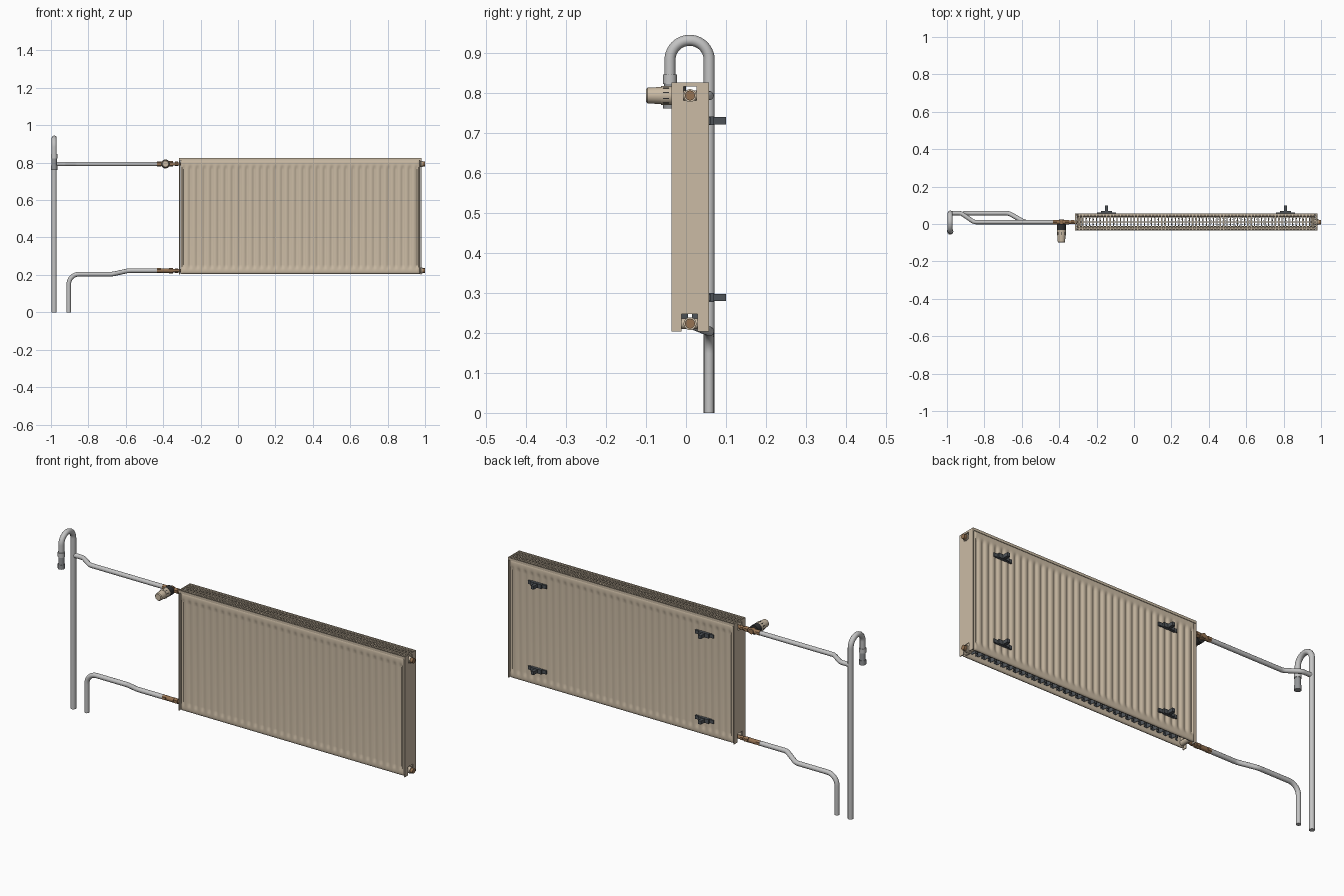
import bpy, bmesh, math
from mathutils import Vector, Matrix

if "Cube" in bpy.data.objects:
    bpy.data.objects.remove(bpy.data.objects["Cube"])


def material(name, r, g, b):
    m = bpy.data.materials.new(name)
    m.diffuse_color = (r, g, b, 1)
    m.use_nodes = True
    m.node_tree.nodes["Principled BSDF"].inputs["Base Color"].default_value = m.diffuse_color
    return m


CREAM = material("cream_enamel", 0.60, 0.50, 0.375)
PIPE = material("pale_grey_pipe", 0.55, 0.55, 0.55)
STEEL = material("mid_grey_steel", 0.30, 0.31, 0.32)
DARK = material("dark_grey_metal", 0.075, 0.085, 0.095)
BRASS = material("brown_brass", 0.30, 0.17, 0.085)
BLACK = material("near_black_plastic", 0.03, 0.03, 0.03)


def add(name, mesh, mat, smooth=True):
    ob = bpy.data.objects.new(name, mesh)
    bpy.context.collection.objects.link(ob)
    mesh.materials.clear()
    mesh.materials.append(mat)
    if smooth:
        bpy.ops.object.select_all(action='DESELECT')
        ob.select_set(True)
        bpy.context.view_layer.objects.active = ob
        bpy.ops.object.shade_smooth_by_angle(angle=math.radians(40))
    return ob


def from_bm(name, bm, mat, smooth=True):
    bmesh.ops.recalc_face_normals(bm, faces=bm.faces)
    mesh = bpy.data.meshes.new(name)
    bm.to_mesh(mesh)
    bm.free()
    return add(name, mesh, mat, smooth)


def box(bm, x0, x1, y0, y1, z0, z1):
    m = Matrix.Translation(((x0 + x1) / 2, (y0 + y1) / 2, (z0 + z1) / 2))
    m = m @ Matrix.Diagonal((x1 - x0, y1 - y0, z1 - z0, 1))
    bmesh.ops.create_cube(bm, size=1, matrix=m)


def cyl(name, p, q, r, mat, r2=None, sides=24):
    p, q = Vector(p), Vector(q)
    d = q - p
    m = Matrix.Translation((p + q) / 2) @ d.to_track_quat('Z', 'Y').to_matrix().to_4x4()
    bm = bmesh.new()
    bmesh.ops.create_cone(bm, cap_ends=True, segments=sides, radius1=r,
                          radius2=r if r2 is None else r2, depth=d.length, matrix=m)
    return from_bm(name, bm, mat)


def curve_mesh(name, cu, mat, matrix=None):
    tmp = bpy.data.objects.new("tmp", cu)
    bpy.context.collection.objects.link(tmp)
    bpy.context.view_layer.update()
    mesh = bpy.data.meshes.new_from_object(tmp.evaluated_get(bpy.context.evaluated_depsgraph_get()))
    bpy.data.objects.remove(tmp)
    if matrix:
        mesh.transform(matrix)
    return add(name, mesh, mat)


def pipe(name, pts, r, fillet, mat):
    """Round tube along a path whose corners are filleted."""
    pts = [Vector(p) for p in pts]
    path = [pts[0]]
    for a, c, b in zip(pts, pts[1:], pts[2:]):
        u, v = (a - c).normalized(), (b - c).normalized()
        th = math.pi - u.angle(v)
        t = fillet * math.tan(th / 2)
        cen = c + (u + v).normalized() * fillet / math.cos(th / 2)
        s, e = c + u * t - cen, c + v * t - cen
        for i in range(11):
            k = i / 10
            p = cen + (math.sin((1 - k) * th) * s + math.sin(k * th) * e) / math.sin(th)
            if (p - path[-1]).length > 1e-4:
                path.append(p)
    path.append(pts[-1])
    cu = bpy.data.curves.new(name, 'CURVE')
    cu.dimensions = '3D'
    cu.bevel_depth, cu.bevel_resolution, cu.use_fill_caps = r, 4, True
    sp = cu.splines.new('POLY')
    sp.points.add(len(path) - 1)
    for q, p in zip(sp.points, path):
        q.co = (*p, 1)
    return curve_mesh(name, cu, mat)


X0, X1 = -0.315, 0.98          # radiator ends
Y0, Y1 = -0.036, 0.057         # radiator depth
Z0, Z1 = 0.203, 0.825
YM, ZT, ZB = 0.01, 0.793, 0.223  # connection heights


# fluted water panels, front and back
def panel(name, ym, half=0.009, ribs=33, per=10):
    a, b = X0 + 0.008, X1 - 0.008
    pitch = (b - a - 0.03) / ribs
    xs = [a, a + 0.002, a + 0.007] + [a + 0.015 + pitch * i / per for i in range(ribs * per + 1)]
    xs += [b - 0.007, b - 0.002, b]
    zs = [(0.205, 0, 0), (0.207, .55, 0), (0.211, .85, 0), (0.218, 1, 0), (0.228, 1, 0), (0.236, 1, .3),
          (0.245, 1, .8), (0.255, 1, 1), (0.5, 1, 1), (0.762, 1, 1), (0.772, 1, .8), (0.781, 1, .3),
          (0.789, 1, 0), (0.803, 1, 0), (0.811, .85, 0), (0.816, .55, 0), (0.818, 0, 0)]
    n = len(xs)
    bm = bmesh.new()
    for side in (-1, 1):
        rows = []
        for z, pz, fade in zs:
            row = []
            for i, x in enumerate(xs):
                px = {0: 0, 1: .6, 2: .95}.get(min(i, n - 1 - i), 1)
                wave = 0.5 + 0.5 * math.cos(2 * math.pi * (x - a - 0.015) / pitch)
                dip = 0.006 * wave ** 1.5 * fade if 3 <= i < n - 3 else 0
                row.append(bm.verts.new((x, ym + side * (half * px * pz - dip * px), z)))
            rows.append(row)
        for r, s in zip(rows, rows[1:]):
            for i in range(n - 1):
                bm.faces.new((r[i], r[i + 1], s[i + 1], s[i]))
    bmesh.ops.remove_doubles(bm, verts=bm.verts, dist=1e-5)
    return from_bm(name, bm, CREAM)


panel("front_panel", -0.026)
panel("back_panel", 0.047)


# folded convector sheets between the panels
def convector(name, ya, yb, n=33):
    bm = bmesh.new()
    p = (X1 - X0 - 0.10) / n
    prev = None
    for i in range(n):
        for dx, y in ((0, ya), (.3, ya), (.42, yb), (.78, yb), (.9, ya)):
            x = X0 + 0.05 + (i + dx) * p
            cur = [bm.verts.new((x, y, z)) for z in (0.225, 0.785)]
            if prev:
                bm.faces.new((prev[0], cur[0], cur[1], prev[1]))
            prev = cur
    ob = from_bm(name, bm, DARK, False)
    mod = ob.modifiers.new("thickness", 'SOLIDIFY')
    mod.thickness, mod.offset = 0.0016, 0
    return ob


convector("front_convector", -0.0165, 0.005)
convector("back_convector", 0.0375, 0.016)

# top grille: rails, long bars and cross slats
bm = bmesh.new()
box(bm, X0, X1, Y0, Y0 + 0.005, 0.812, Z1)
box(bm, X0, X1, Y1 - 0.005, Y1, 0.812, Z1)
for y in (-0.013, 0.0105, 0.034):
    box(bm, X0, X1, y - 0.002, y + 0.002, 0.815, 0.823)
SL = 70
for i in range(SL + 1):
    x = X0 + 0.004 + (X1 - X0 - 0.008) * i / SL
    box(bm, x - 0.003, x + 0.003, Y0 + 0.003, Y1 - 0.003, 0.817, 0.822)
from_bm("top_grille", bm, CREAM, False)

# end covers with a window for the upper port and an open notch for the lower
outline = [(Y0, Z0), (-0.011, Z0), (-0.011, 0.247), (0.029, 0.247), (0.029, Z0),
           (Y1, Z0), (Y1, Z1), (Y0, Z1)]
window = [(-0.006, 0.78), (0.026, 0.78), (0.026, 0.816), (-0.006, 0.816)]
for side, x in (("left", X0 + 0.002), ("right", X1 - 0.002)):
    cu = bpy.data.curves.new("cover", 'CURVE')
    cu.dimensions, cu.fill_mode, cu.extrude = '2D', 'BOTH', 0.002
    for loop in (outline, window):
        sp = cu.splines.new('POLY')
        sp.points.add(len(loop) - 1)
        for q, p in zip(sp.points, loop):
            q.co = (p[0], p[1], 0, 1)
        sp.use_cyclic_u = True
    curve_mesh(side + "_end_cover", cu, CREAM,
               Matrix(((0, 0, 1, x), (1, 0, 0, 0), (0, 1, 0, 0), (0, 0, 0, 1))))

# ports, plugs and brass connections
for lvl, z in (("upper", ZT), ("lower", ZB)):
    for side, x in (("left", X0 + 0.022), ("right", X1 - 0.022)):
        cyl(f"{lvl}_{side}_port", (x, -0.022, z), (x, 0.042, z), 0.013, CREAM)
    cyl(lvl + "_plug_collar", (0.955, YM, z), (0.986, YM, z), 0.016, CREAM)
    cyl(lvl + "_plug", (0.97, YM, z), (1.0, YM, z), 0.0125, BRASS, sides=12)
    cyl(lvl + "_tail", (-0.29, YM, z), (-0.43, YM, z), 0.009, BRASS)
    cyl(lvl + "_port_nut", (-0.322, YM, z), (-0.338, YM, z), 0.012, BRASS, sides=6)
    cyl(lvl + "_union_nut", (-0.348, YM, z), (-0.368, YM, z), 0.0145, BRASS, sides=6)
    cyl(lvl + "_pipe_nut", (-0.412, YM, z), (-0.434, YM, z), 0.014, BRASS, sides=6)
    cyl(lvl + "_valve_body", (-0.37, YM, z), (-0.412, YM, z), 0.012, BRASS)

# thermostat head
VX = -0.388
cyl("valve_neck", (VX, YM + 0.013, ZT), (VX, -0.012, ZT), 0.013, BRASS)
cyl("thermostat_collar", (VX, 0.0, ZT), (VX, -0.032, ZT), 0.024, BLACK)
cyl("thermostat_base", (VX, -0.03, ZT), (VX, -0.062, ZT), 0.0235, CREAM)
cyl("thermostat_grip", (VX, -0.062, ZT), (VX, -0.096, ZT), 0.0215, CREAM, 0.0195)
cyl("thermostat_cap", (VX, -0.096, ZT), (VX, -0.1, ZT), 0.0195, CREAM, 0.016)
bm = bmesh.new()
for i in range(10):
    m = Matrix.Translation((VX, 0, ZT)) @ Matrix.Rotation(math.tau * i / 10, 4, 'Y')
    m = m @ Matrix.Translation((0, -0.05, 0.0225)) @ Matrix.Diagonal((0.003, 0.016, 0.003, 1))
    bmesh.ops.create_cube(bm, size=1, matrix=m)
from_bm("thermostat_slots", bm, BLACK, False)

# pipework
RX, RY = -0.983, 0.058
pipe("riser_pipe", [(RX, RY, 0), (RX, RY, 0.931), (RX, -0.04, 0.931), (RX, -0.04, 0.82)],
     0.0138, 0.0489, PIPE)
pipe("supply_pipe", [(RX, RY, ZT), (-0.925, RY, ZT), (-0.855, YM, ZT), (-0.42, YM, ZT)],
     0.0115, 0.04, PIPE)
pipe("return_pipe", [(-0.905, RY, 0), (-0.905, RY, 0.204), (-0.67, RY, 0.204),
                     (-0.585, YM, ZB), (-0.42, YM, ZB)], 0.0122, 0.055, PIPE)
cyl("vent_upper_nut", (RX, -0.04, 0.845), (RX, -0.04, 0.822), 0.017, PIPE)
cyl("vent_body", (RX, -0.04, 0.824), (RX, -0.04, 0.782), 0.0145, STEEL)
cyl("vent_lower_nut", (RX, -0.04, 0.784), (RX, -0.04, 0.761), 0.017, STEEL, sides=12)

# wall brackets
for i, x in enumerate((-0.147, 0.81)):
    for j, z in enumerate((0.288, 0.73)):
        bm = bmesh.new()
        box(bm, x - 0.052, x + 0.052, 0.052, 0.061, z - 0.009, z + 0.009)
        box(bm, x - 0.03, x + 0.03, 0.055, 0.070, z - 0.011, z + 0.011)
        box(bm, x - 0.008, x + 0.008, 0.06, 0.1, z - 0.009, z + 0.009)
        from_bm(f"wall_bracket_{i}_{j}", bm, DARK, False)
